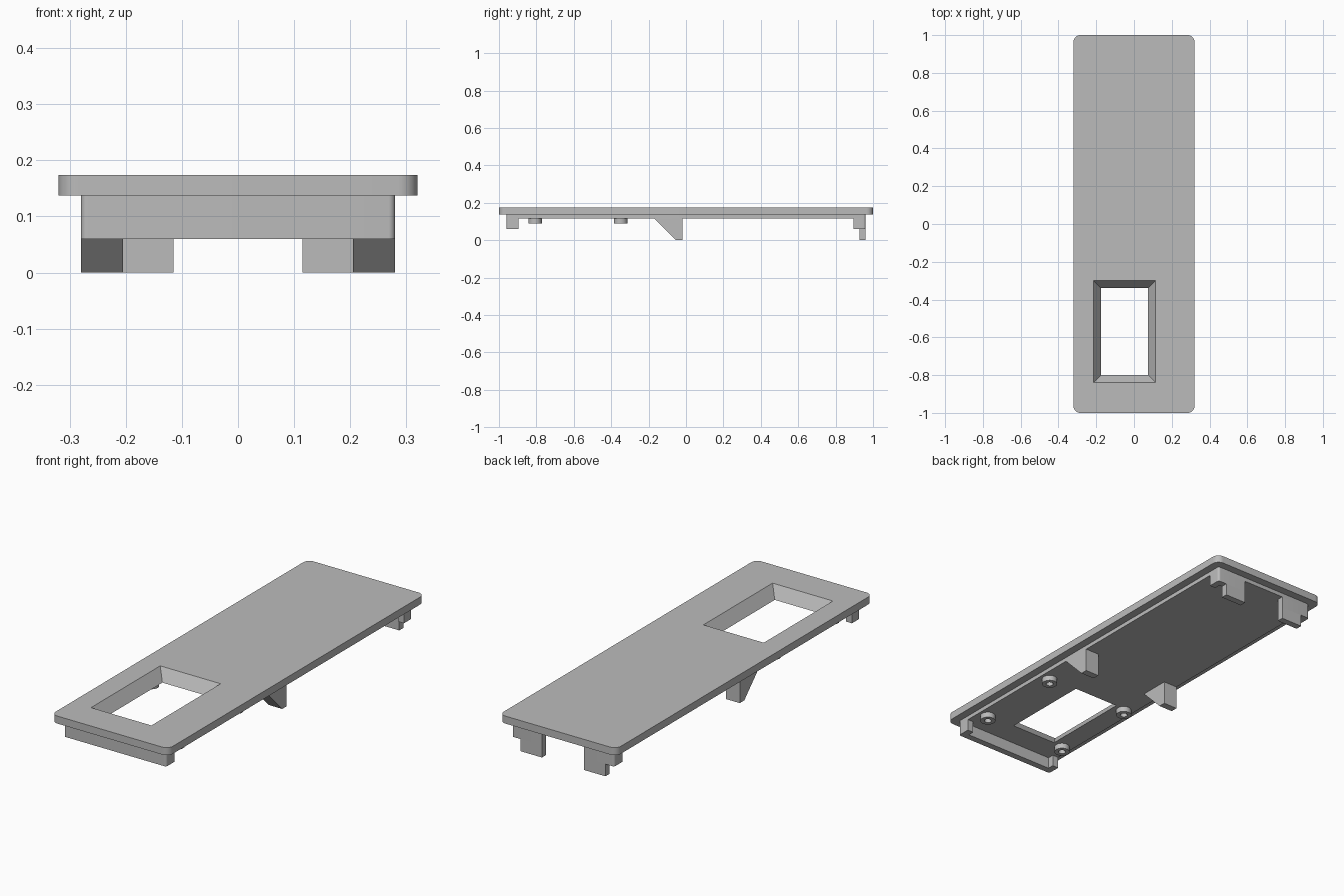
import bpy, bmesh, math

cube = bpy.data.objects.get("Cube")
if cube:
    bpy.data.objects.remove(cube, do_unlink=True)

grey = bpy.data.materials.new("light grey plastic")
grey.use_nodes = True
COLOUR = (0.5, 0.5, 0.5, 1)
grey.diffuse_color = COLOUR
grey.node_tree.nodes["Principled BSDF"].inputs["Base Color"].default_value = COLOUR


def finish(name, bm):
    bmesh.ops.recalc_face_normals(bm, faces=bm.faces)
    mesh = bpy.data.meshes.new(name)
    bm.to_mesh(mesh)
    bm.free()
    mesh.materials.append(grey)
    obj = bpy.data.objects.new(name, mesh)
    bpy.context.collection.objects.link(obj)
    return obj


def prism(name, outline, low, high, rounded=(), radius=0.01, along_x=False):
    """Extrude a 2D outline along z (or x), rounding the chosen corners."""
    bm = bmesh.new()
    place = (lambda a, b, h: (h, a, b)) if along_x else (lambda a, b, h: (a, b, h))
    base = [bm.verts.new(place(a, b, low)) for a, b in outline]
    top = [bm.verts.new(place(a, b, high)) for a, b in outline]
    n = len(outline)
    bm.faces.new(base)
    bm.faces.new(top)
    for i in range(n):
        j = (i + 1) % n
        bm.faces.new((base[i], base[j], top[j], top[i]))
    edges = [bm.edges.get((base[i], top[i])) for i in rounded]
    if edges:
        bmesh.ops.bevel(bm, geom=edges, offset=radius, segments=8,
                        profile=0.5, affect='EDGES')
    return finish(name, bm)


def rect(x0, x1, y0, y1):
    return [(x0, y0), (x1, y0), (x1, y1), (x0, y1)]


def smooth(obj):
    bpy.ops.object.select_all(action='DESELECT')
    obj.select_set(True)
    bpy.context.view_layer.objects.active = obj
    bpy.ops.object.shade_smooth_by_angle(angle=math.radians(35))


# Main heights and half sizes
TOP, STEP, UNDER, RIM = 0.174, 0.137, 0.117, 0.06
W, L = 0.28, 0.96
WALL = 0.033
INNER = 0.895

# Cover plate and the stepped panel beneath it
plate = prism("cover_plate", rect(-0.32, 0.32, -1, 1), STEP, TOP, range(4), 0.035)
panel = prism("under_panel", rect(-W, W, -L, L), UNDER, STEP, range(4), 0.012)

# Tapered window cutter, carried past both surfaces
cutter = prism("window_cutter", rect(-0.161, 0.061, -0.786, -0.354), 0.097, 0.194)
for v in cutter.data.vertices:
    if v.co.z > 0.15:
        v.co.x += math.copysign(0.068, v.co.x + 0.05)
        v.co.y += math.copysign(0.068, v.co.y + 0.57)
cutter.hide_render = True
cutter.hide_set(True)
for obj in (plate, panel):
    cut = obj.modifiers.new("window", 'BOOLEAN')
    cut.operation = 'DIFFERENCE'
    cut.solver = 'EXACT'
    cut.object = cutter

# Front lip with short returns at both ends
lip = prism("front_lip", [(-W, -L), (W, -L), (W, -INNER), (W - WALL, -INNER),
                          (W - WALL, -L + WALL), (WALL - W, -L + WALL),
                          (WALL - W, -INNER), (-W, -INNER)],
            RIM, UNDER, (0, 1), 0.012)
round_parts = [plate, panel, lip]

# Paired parts on each side
for side, s in (("left", 1), ("right", -1)):
    corner = prism(f"{side}_back_bracket",
                   [(s * W, L), (s * 0.115, L), (s * 0.115, L - WALL),
                    (s * (W - WALL), L - WALL), (s * (W - WALL), INNER), (s * W, INNER)],
                   RIM, UNDER, (0,), 0.012)
    prism(f"{side}_back_tab", rect(*sorted((s * 0.115, s * 0.232)), L - WALL, L), 0, RIM)
    prism(f"{side}_wedge_catch", [(-0.17, UNDER), (-0.055, 0), (-0.02, 0), (-0.02, UNDER)],
          *sorted((s * 0.205, s * W)), along_x=True)
    round_parts.append(corner)


# Ring-shaped screw bosses around the window
def boss(name, x, y, segments=32):
    bm = bmesh.new()
    rings = []
    for r, z in ((0.036, UNDER), (0.036, 0.09), (0.017, 0.09), (0.017, UNDER)):
        rings.append([bm.verts.new((x + r * math.cos(math.tau * i / segments),
                                    y + r * math.sin(math.tau * i / segments), z))
                      for i in range(segments)])
    for k, ring in enumerate(rings):
        after = rings[(k + 1) % len(rings)]
        for i in range(segments):
            j = (i + 1) % segments
            bm.faces.new((ring[i], ring[j], after[j], after[i]))
    return finish(name, bm)


for side, x in (("left", 0.23), ("right", -0.23)):
    for end, y in (("front", -0.807), ("back", -0.35)):
        round_parts.append(boss(f"{side}_{end}_boss", x, y))

for obj in round_parts:
    smooth(obj)
